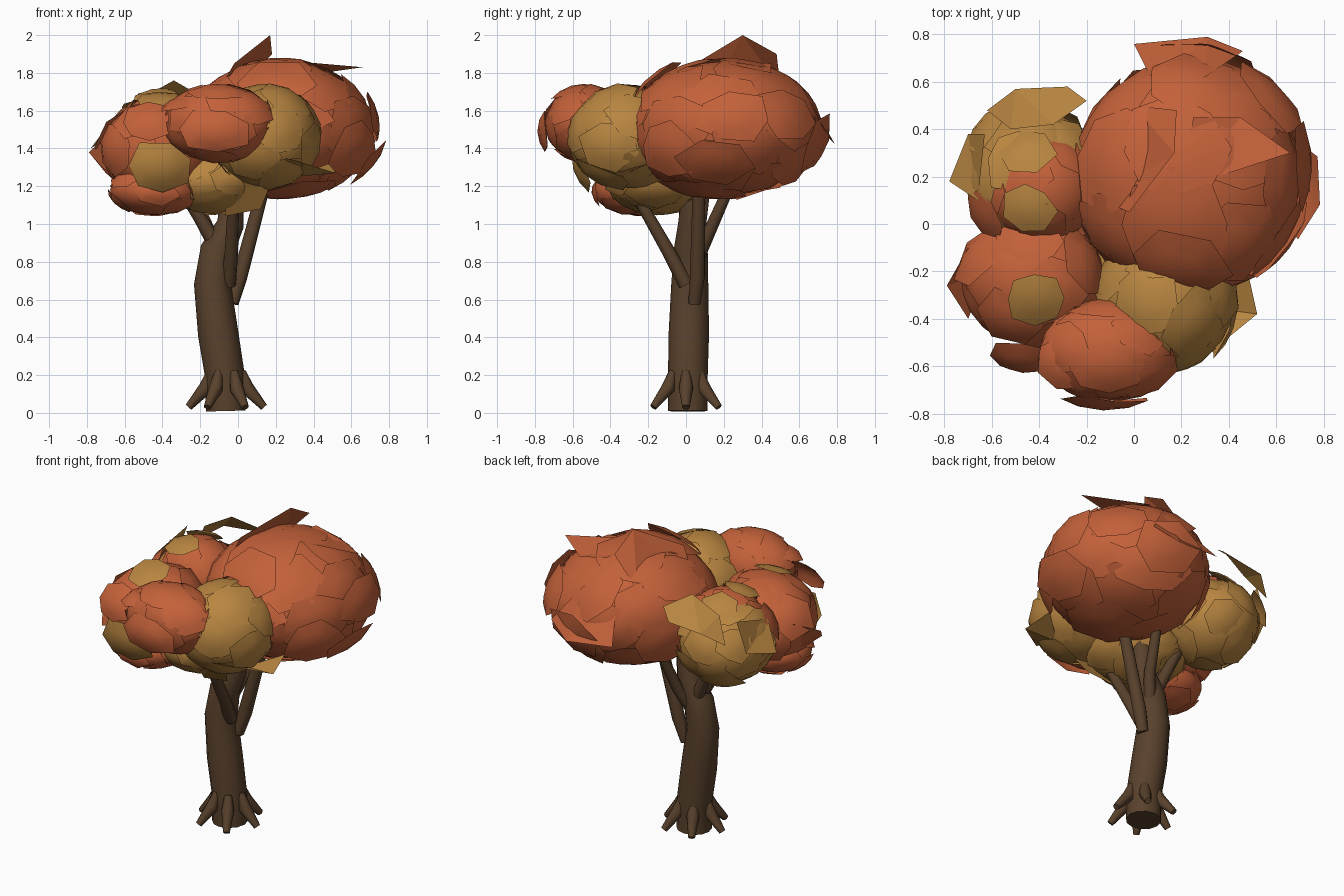
import bpy, bmesh, math, random
from mathutils import Vector

random.seed(7)
if "Cube" in bpy.data.objects:
    bpy.data.objects.remove(bpy.data.objects["Cube"])


def material(name, rgb):
    m = bpy.data.materials.new(name)
    m.use_nodes = True
    m.diffuse_color = (*rgb, 1)
    m.node_tree.nodes["Principled BSDF"].inputs["Base Color"].default_value = (*rgb, 1)
    return m


BARK = material("brown bark", (0.1, 0.053, 0.025))
RUST = material("rust leaves", (0.55, 0.12, 0.042))
GOLD = material("golden leaves", (0.48, 0.235, 0.052))


def limb(name, path, sides_level=2):
    """Tapered tube through (x, y, z, radius) points."""
    curve = bpy.data.curves.new(name, "CURVE")
    curve.dimensions = "3D"
    curve.bevel_depth = 1
    curve.bevel_resolution = sides_level
    curve.use_fill_caps = True
    spline = curve.splines.new("POLY")
    spline.points.add(len(path) - 1)
    for point, (x, y, z, r) in zip(spline.points, path):
        point.co = (x, y, z, 1)
        point.radius = r
    obj = bpy.data.objects.new(name, curve)
    bpy.context.collection.objects.link(obj)
    curve.materials.append(BARK)
    bpy.ops.object.select_all(action="DESELECT")
    obj.select_set(True)
    bpy.context.view_layer.objects.active = obj
    bpy.ops.object.convert(target="MESH")
    bpy.ops.object.shade_smooth_by_angle(angle=math.radians(50))


def finish(name, bm, mat, smooth=True):
    mesh = bpy.data.meshes.new(name)
    for f in bm.faces:
        f.smooth = smooth
    bm.to_mesh(mesh)
    bm.free()
    mesh.materials.append(mat)
    bpy.context.collection.objects.link(bpy.data.objects.new(name, mesh))


def patch(bm, center, radii, d, size, tilt, lift):
    """Domed many-sided leaf sheet lying on an ellipsoid around direction d."""
    u = d.orthogonal().normalized()
    v = d.cross(u)
    lean = random.uniform(0, math.tau)
    sides = random.choice((6, 7, 8))
    rim = [random.uniform(0.82, 1.15) for _ in range(sides)]

    def place(a, r):
        p = (d + (u * math.cos(a) + v * math.sin(a)) * r).normalized()
        grow = 1.0 + lift + tilt * (r / size) * math.cos(a - lean)
        return bm.verts.new([c + q * s * grow for c, q, s in zip(center, p, radii)])

    mid = place(0, 0)
    rings = [[place(math.tau * i / sides, size * rim[i] * k) for i in range(sides)]
             for k in (0.5, 1)]
    for i in range(sides):
        j = (i + 1) % sides
        bm.faces.new((mid, rings[0][i], rings[0][j]))
        bm.faces.new((rings[0][i], rings[1][i], rings[1][j], rings[0][j]))


def clump(name, center, radii, mat, count, size, tilt=0.06):
    """Leaf mass: rounded core covered in overlapping sheets."""
    bm = bmesh.new()
    bmesh.ops.create_icosphere(bm, subdivisions=3, radius=0.95)
    for vert in bm.verts:
        vert.co = [c + q * s for c, q, s in zip(center, vert.co, radii)]
    turn = random.uniform(0, math.tau)
    for i in range(count):
        z = 1 - 2 * (i + 0.5) / count
        a = i * math.pi * (3 - math.sqrt(5)) + turn
        r = math.sqrt(1 - z * z)
        d = Vector((r * math.cos(a), r * math.sin(a), z))
        patch(bm, center, radii, d, size, random.uniform(0, tilt), random.uniform(-0.02, 0.02))
    finish(name, bm, mat)


def accent(name, center, radii, direction, size, mat, lift=0.08):
    """Single domed sheet lying over a clump."""
    bm = bmesh.new()
    patch(bm, center, radii, Vector(direction).normalized(), size, 0.04, lift)
    finish(name, bm, mat)


def sheet(name, corners, mat):
    """Loose leaf sheet sticking out of a clump."""
    bm = bmesh.new()
    bm.faces.new([bm.verts.new(c) for c in corners])
    bmesh.ops.triangulate(bm, faces=bm.faces[:])
    finish(name, bm, mat, smooth=False)


# Trunk
limb("trunk", [(-0.065, 0.01, 0.01, 0.105), (-0.07, 0.01, 0.2, 0.105),
               (-0.105, 0.015, 0.42, 0.107), (-0.135, 0.02, 0.68, 0.098),
               (-0.11, 0.025, 0.86, 0.09), (-0.04, 0.03, 1.0, 0.072),
               (-0.02, 0.04, 1.25, 0.05)], 4)

# Roots
for i in range(6):
    a = math.tau * i / 6
    c, s = math.cos(a), math.sin(a)
    limb(f"root_{i + 1}", [(-0.062 + c * r, 0.0 + s * r, z, w) for r, z, w in
                           ((0.08, 0.22, 0.022), (0.11, 0.13, 0.038), (0.2, 0.03, 0.02))])

# Branches
limb("left_branch", [(-0.03, 0.045, 0.58, 0.035), (0.01, 0.06, 0.72, 0.042), (0.15, 0.07, 1.25, 0.035)])
limb("front_branch", [(-0.05, 0.0, 0.68, 0.04), (-0.035, -0.09, 0.85, 0.036), (-0.02, -0.29, 1.2, 0.028)])
limb("right_branch", [(-0.1, 0.02, 0.86, 0.045), (-0.2, 0.0, 1.03, 0.035), (-0.34, -0.03, 1.25, 0.028)])
limb("back_branch", [(-0.08, 0.05, 0.8, 0.04), (-0.02, 0.12, 0.95, 0.034), (0.02, 0.24, 1.22, 0.028)])
limb("back_right_branch", [(-0.1, 0.05, 0.84, 0.04), (-0.25, 0.1, 1.18, 0.03)])

# Leaf masses
CROWN = (0.23, 0.2, 1.505), (0.495, 0.505, 0.375)
RIGHT = (-0.42, -0.23, 1.4), (0.31, 0.29, 0.27)
BACK_RIGHT = (-0.43, 0.2, 1.4), (0.28, 0.31, 0.27)
INNER = (-0.39, 0.15, 1.5), (0.24, 0.24, 0.21)
clump("main_crown", *CROWN, RUST, 26, 0.55)
clump("front_left_clump", (0.14, -0.32, 1.46), (0.3, 0.31, 0.28), GOLD, 16, 0.6)
clump("front_clump", (-0.1, -0.53, 1.535), (0.3, 0.22, 0.215), RUST, 14, 0.62)
clump("right_clump", *RIGHT, RUST, 15, 0.6, 0.1)
clump("back_right_clump", *BACK_RIGHT, GOLD, 15, 0.55, 0.12)
clump("lower_clump", (-0.14, -0.14, 1.23), (0.3, 0.3, 0.18), GOLD, 12, 0.6)
clump("inner_clump", *INNER, RUST, 10, 0.6)
clump("lower_right_clump", (-0.44, -0.27, 1.18), (0.25, 0.23, 0.14), RUST, 10, 0.6)

# Domed sheets lying over the masses
accent("gold_top_leaves", *RIGHT, (0, -0.3, 1), 0.42, GOLD)
accent("gold_front_leaves", (-0.43, -0.29, 1.34), (0.3, 0.29, 0.25), (0.05, -1, -0.2), 0.65, GOLD)
accent("rust_front_leaves", (-0.46, -0.32, 1.47), (0.25, 0.28, 0.19), (-0.05, -0.9, 0.4), 0.6, RUST, 0.12)
accent("gold_inner_leaves", *INNER, (-0.25, -0.4, 1), 0.5, GOLD)
accent("gold_back_leaves", *INNER, (-0.3, 0.8, 0.9), 0.5, GOLD, 0.12)
accent("gold_side_leaves", *BACK_RIGHT, (-0.7, 0.6, 0.35), 0.4, GOLD)
accent("rust_side_leaves", *BACK_RIGHT, (-0.8, -0.6, 0.5), 0.45, RUST)
accent("rust_outer_leaves", (-0.13, -0.54, 1.5), (0.32, 0.24, 0.2), (0, -1, -0.05), 0.75, RUST, 0.03)
accent("rust_front_top_leaves", (-0.26, -0.56, 1.5), (0.2, 0.2, 0.18), (-0.2, -0.2, 1), 0.8, RUST, 0)
accent("rust_crown_leaves", *CROWN, (-0.1, -0.75, 0.65), 0.45, RUST, 0.06)
accent("rust_low_left_leaves", *CROWN, (0.95, -0.1, -0.5), 0.4, RUST, 0.12)
accent("rust_front_left_leaves", *CROWN, (0.8, -0.6, -0.3), 0.4, RUST, 0.07)
accent("rust_left_leaves", *CROWN, (0.95, 0.1, 0.15), 0.4, RUST, 0.06)
accent("rust_back_leaves", *CROWN, (0.2, 0.9, -0.2), 0.45, RUST, 0.1)
accent("rust_back_left_leaves", *CROWN, (0.7, 0.65, 0.2), 0.4, RUST, 0.06)

# Loose sheets around the rim
sheet("top_sheet", [(-0.14, 0.1, 1.64), (-0.02, 0.05, 1.85), (0.17, 0.3, 2.0),
                    (0.18, 0.48, 1.9), (0.0, 0.5, 1.72)], RUST)
sheet("top_left_sheet", [(0.2, 0.15, 1.87), (0.25, 0.45, 1.85), (0.45, 0.45, 1.8), (0.66, 0.3, 1.83)], RUST)
sheet("back_sheet", [(0.0, 0.76, 1.45), (0.31, 0.79, 1.42), (0.46, 0.73, 1.5),
                     (0.3, 0.62, 1.72), (0.08, 0.6, 1.65)], RUST)
sheet("right_sheet", [(-0.79, -0.26, 1.38), (-0.7, -0.1, 1.46), (-0.62, -0.2, 1.2), (-0.7, -0.4, 1.27)], RUST)
sheet("back_right_sheet", [(-0.62, 0.48, 1.52), (-0.5, 0.57, 1.6), (-0.28, 0.58, 1.62),
                           (-0.2, 0.52, 1.68), (-0.34, 0.42, 1.76), (-0.52, 0.4, 1.66)], GOLD)
sheet("side_gold_sheet", [(-0.78, 0.18, 1.4), (-0.7, 0.38, 1.45), (-0.63, 0.38, 1.64), (-0.66, 0.1, 1.56)], GOLD)
sheet("front_gold_sheet", [(0.25, -0.6, 1.35), (0.52, -0.38, 1.27), (0.48, -0.2, 1.32), (0.3, -0.35, 1.25)], GOLD)
sheet("hanging_gold_sheet", [(-0.07, -0.25, 1.04), (0.12, -0.28, 1.08), (0.2, -0.42, 1.28), (-0.05, -0.42, 1.28)], GOLD)
